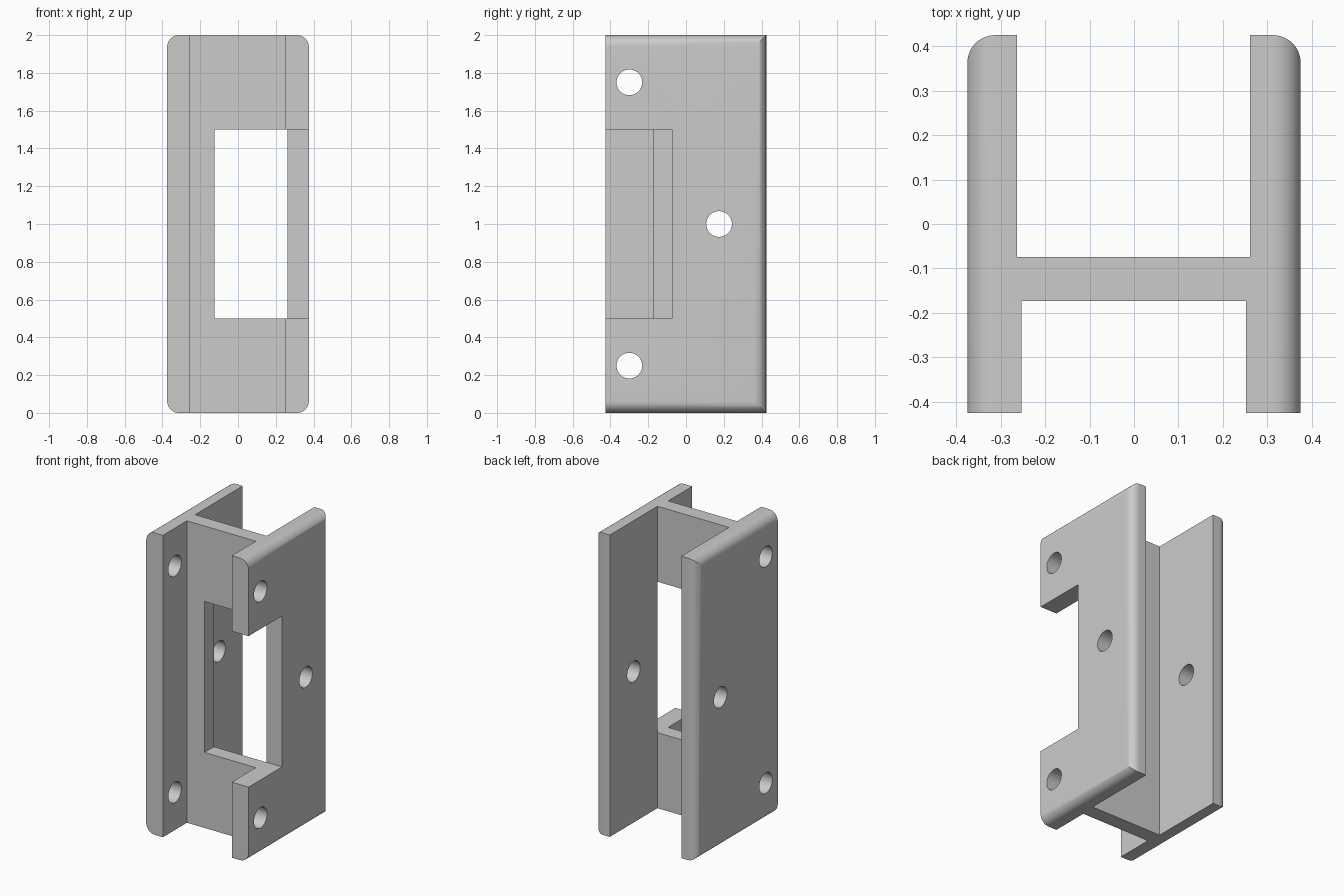
import bpy, bmesh
from math import pi, sin, cos
from mathutils import Matrix, Vector

cube = bpy.data.objects.get("Cube")
if cube:
    bpy.data.objects.remove(cube, do_unlink=True)

W, D, H, R = 0.375, 0.425, 2.0, 0.0625     # half width, half depth, height, edge radius

grey = bpy.data.materials.new("plain grey")
grey.use_nodes = True
COLOUR = (0.6, 0.6, 0.6, 1)
grey.diffuse_color = COLOUR
grey.node_tree.nodes["Principled BSDF"].inputs["Base Color"].default_value = COLOUR


def arc(cx, cy, start, steps=12):
    """Quarter circle of points, counter-clockwise from the start angle."""
    return [(cx + R * cos(start + pi / 2 * i / steps),
             cy + R * sin(start + pi / 2 * i / steps)) for i in range(steps + 1)]


def prism(name, points, to_3d, along):
    """Extrude a flat profile into a solid."""
    bm = bmesh.new()
    face = bm.faces.new([bm.verts.new(to_3d(a, b)) for a, b in points])
    new = bmesh.ops.extrude_face_region(bm, geom=[face])["geom"]
    bmesh.ops.translate(bm, vec=along, verts=[v for v in new if isinstance(v, bmesh.types.BMVert)])
    bmesh.ops.recalc_face_normals(bm, faces=bm.faces)
    return finish(name, bm)


def finish(name, bm):
    mesh = bpy.data.meshes.new(name)
    bm.to_mesh(mesh)
    bm.free()
    mesh.materials.append(grey)
    obj = bpy.data.objects.new(name, mesh)
    bpy.context.collection.objects.link(obj)
    return obj


def box_cutter(name, lo, hi):
    lo, hi = Vector(lo), Vector(hi)
    bm = bmesh.new()
    bmesh.ops.create_cube(bm, size=1, matrix=Matrix.Translation((lo + hi) / 2)
                          @ Matrix.Diagonal((*(hi - lo), 1)))
    return finish(name, bm)


def hole_cutter(name, y, z):
    bm = bmesh.new()
    bmesh.ops.create_cone(bm, cap_ends=True, segments=48, radius1=0.068, radius2=0.068, depth=1,
                          matrix=Matrix.Translation((0, y, z)) @ Matrix.Rotation(pi / 2, 4, 'Y'))
    return finish(name, bm)


# H-shaped plan with rounded outer back corners
plan = [(-W, -D), (-0.253, -D), (-0.253, -0.173), (0.252, -0.173), (0.252, -D), (W, -D)]
plan += arc(W - R, D - R, 0)
plan += [(0.261, D), (0.261, -0.074), (-0.263, -0.074), (-0.263, D)]
plan += arc(-W + R, D - R, pi / 2)
bracket = prism("bracket", plan, lambda x, y: (x, y, 0), (0, 0, H))

# Rounded front outline that trims the four long edges
outline = (arc(W - R, H - R, 0) + arc(-W + R, H - R, pi / 2)
           + arc(-W + R, R, pi) + arc(W - R, R, 1.5 * pi))
rounding = prism("edge_rounding", outline, lambda x, z: (x, -0.6, z), (0, 1.2, 0))

# Side notch through the web, and the screw holes through both walls
steps = [(rounding, 'INTERSECT'),
         (box_cutter("notch_cutter", (-0.125, -0.6, 0.5), (0.6, -0.074, 1.5)), 'DIFFERENCE')]
for y, z in ((-0.3, 0.25), (-0.3, 1.75), (0.175, 1.0)):
    steps.append((hole_cutter("hole_cutter", y, z), 'DIFFERENCE'))

bpy.ops.object.select_all(action='DESELECT')
bpy.context.view_layer.objects.active = bracket
bracket.select_set(True)
for cutter, operation in steps:
    mod = bracket.modifiers.new(cutter.name, 'BOOLEAN')
    mod.operation, mod.solver, mod.object = operation, 'EXACT', cutter
    bpy.ops.object.modifier_apply(modifier=mod.name)
    bpy.data.objects.remove(cutter, do_unlink=True)

bpy.ops.object.shade_smooth_by_angle(angle=pi / 6)
